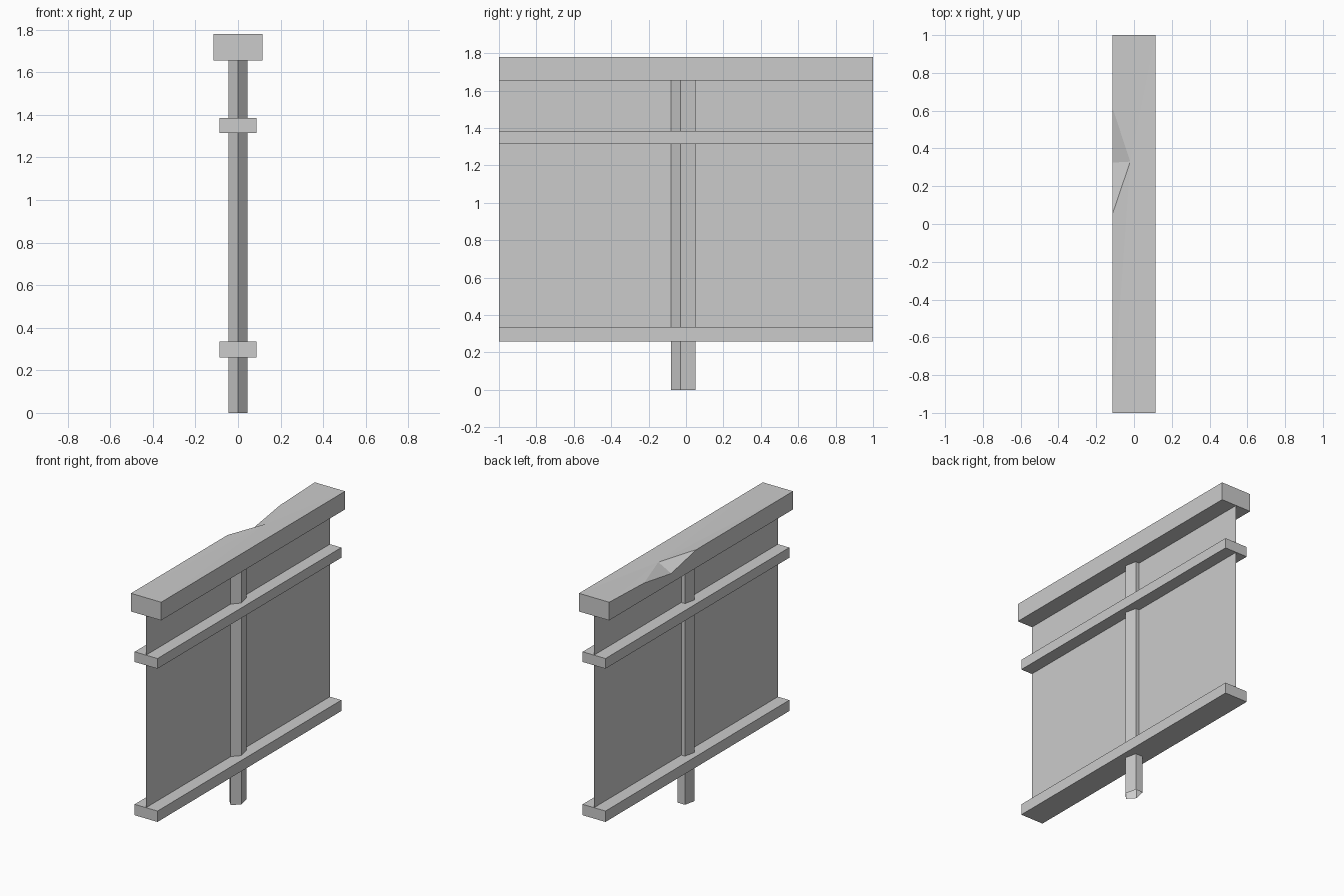
import bpy, bmesh, math

cube = bpy.data.objects.get("Cube")
if cube:
    bpy.data.objects.remove(cube, do_unlink=True)

grey = bpy.data.materials.new("plain grey")
grey.use_nodes = True
grey.diffuse_color = (0.6, 0.6, 0.6, 1)
grey.node_tree.nodes["Principled BSDF"].inputs["Base Color"].default_value = (0.6, 0.6, 0.6, 1)


def add_part(name, bm):
    mesh = bpy.data.meshes.new(name)
    bm.to_mesh(mesh)
    bm.free()
    mesh.materials.append(grey)
    obj = bpy.data.objects.new(name, mesh)
    bpy.context.collection.objects.link(obj)
    return obj


def beam(name, half_width, z0, z1):
    bm = bmesh.new()
    bmesh.ops.create_cube(bm, size=1)
    for v in bm.verts:
        v.co = (v.co.x * 2 * half_width, v.co.y * 2, z0 + (v.co.z + 0.5) * (z1 - z0))
    return add_part(name, bm)


# Rails across the panel
beam("lower_rail", 0.087, 0.26, 0.335)
beam("upper_rail", 0.087, 1.315, 1.385)

# Thin sheet
bm = bmesh.new()
bm.faces.new([bm.verts.new((0, y, z)) for y, z in ((-1, 0.3), (1, 0.3), (1, 1.7), (-1, 1.7))])
add_part("panel", bm)

# Five-sided hollow post, squashed sideways
bm = bmesh.new()
rings = []
for z in (0, 1.7):
    ring = []
    for i in range(5):
        a = math.tau * i / 5
        ring.append(bm.verts.new((0.048 * math.sin(a), -0.007 - 0.072 * math.cos(a), z)))
    rings.append(ring)
low, high = rings
for i in range(5):
    j = (i + 1) % 5
    bm.faces.new((low[i], low[j], high[j], high[i]))
add_part("post", bm)

# Top beam with a chipped edge on one side
W, Z0, Z1 = 0.115, 1.655, 1.78
bm = bmesh.new()
outline = [(-W, -1, Z1), (W, -1, Z1), (W, 1, Z1), (-W, 1, Z1),
           (-W, 0.62, 1.767), (-W, 0.325, 1.72), (-W, 0.05, Z1)]
top = [bm.verts.new(p) for p in outline]
base = [bm.verts.new((x, y, Z0)) for x, y, z in outline]
inner = bm.verts.new((-0.02, 0.33, 1.775))
for i in range(len(top)):
    j = (i + 1) % len(top)
    bm.faces.new((top[i], top[j], inner))
    bm.faces.new((base[i], base[j], top[j], top[i]))
bm.faces.new(base[::-1])
bmesh.ops.recalc_face_normals(bm, faces=bm.faces)
add_part("top_beam", bm)
